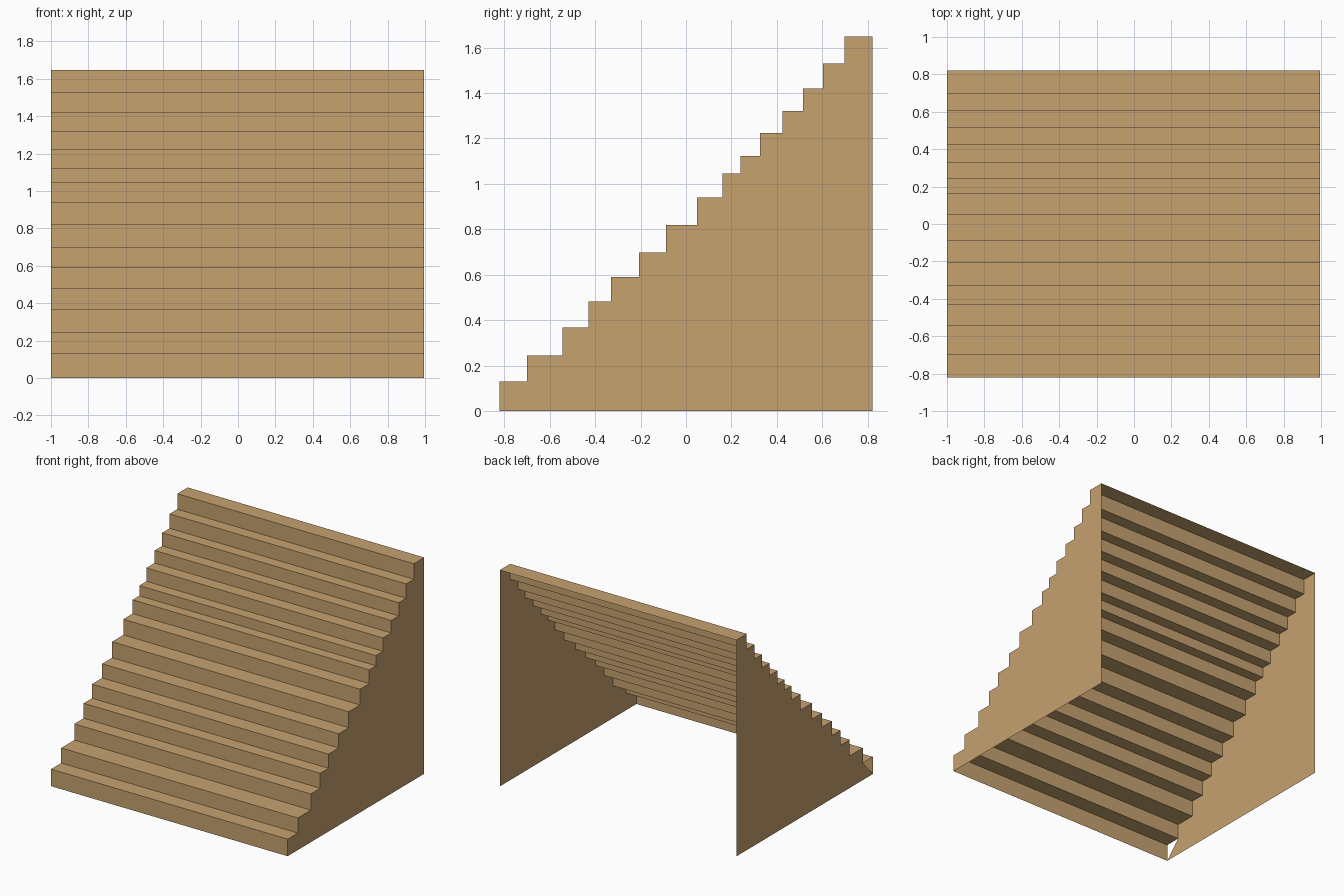
import bpy

if "Cube" in bpy.data.objects:
    bpy.data.objects.remove(bpy.data.objects["Cube"])

# One flat sandy colour
tan = bpy.data.materials.new("sandy tan")
tan.diffuse_color = (0.57, 0.36, 0.16, 1)
tan.use_nodes = True
tan.node_tree.nodes["Principled BSDF"].inputs["Base Color"].default_value = tan.diffuse_color

LEFT, RIGHT = -1.0, 0.994
# Riser positions (y) and tread heights (z), from bottom to top
risers = [-.822, -.70, -.543, -.43, -.33, -.207, -.087, .048, .16,
          .24, .325, .424, .516, .604, .697]
treads = [.13, .245, .368, .482, .59, .698, .82, .94, 1.045,
          1.123, 1.225, 1.32, 1.42, 1.53, 1.648]
BACK = 0.822

# Stair profile: up each riser, then back along each tread
profile = [(risers[0], 0.0)]
for i, (y, z) in enumerate(zip(risers, treads)):
    profile.append((y, z))
    profile.append((risers[i + 1] if i + 1 < len(risers) else BACK, z))


def make(name, verts, faces):
    mesh = bpy.data.meshes.new(name)
    mesh.from_pydata(verts, [], faces)
    mesh.materials.append(tan)
    obj = bpy.data.objects.new(name, mesh)
    bpy.context.collection.objects.link(obj)
    return obj


def side_wall(name, x, outline, flip):
    verts = [(x, y, z) for y, z in outline]
    order = list(range(len(verts)))
    make(name, verts, [order[::-1] if flip else order])


# Folded sheet of risers and treads, open underneath
n = len(profile)
make("stair_sheet",
     [(LEFT, y, z) for y, z in profile] + [(RIGHT, y, z) for y, z in profile],
     [(i, i + n, i + n + 1, i + 1) for i in range(n - 1)])

# Side walls; the left one has its lowest front corner cut off
side_wall("right_wall", RIGHT, profile + [(BACK, 0.0)], True)
side_wall("left_wall", LEFT, profile[:1] + profile[2:] + [(BACK, 0.0)], False)
